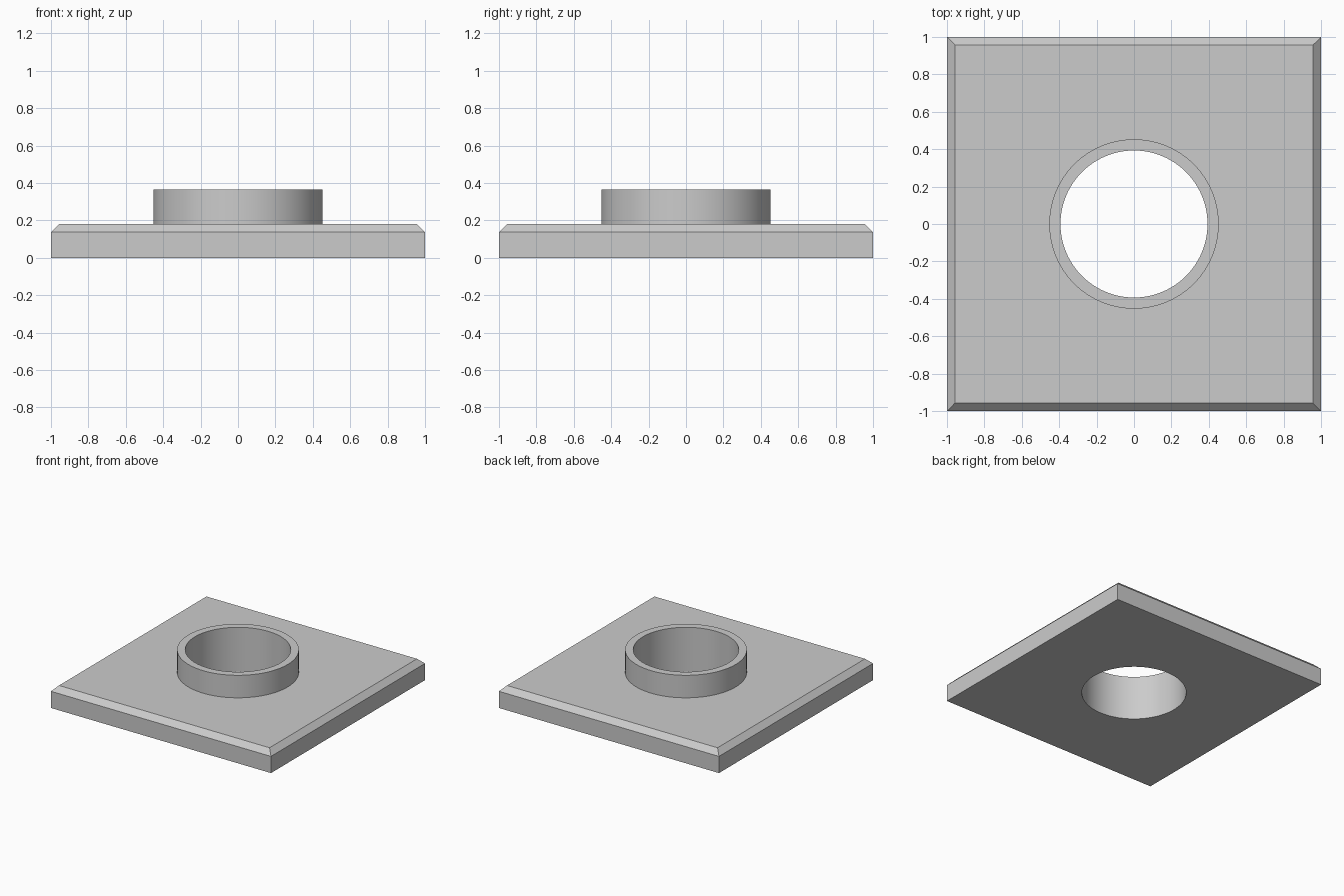
import bpy, bmesh

if "Cube" in bpy.data.objects:
    bpy.data.objects.remove(bpy.data.objects["Cube"])

PLATE_H, TOP = 0.18, 0.365
CHAMFER = 0.043
R_OUT, R_IN = 0.453, 0.393


def cylinder(name, radius, z0, z1):
    bpy.ops.mesh.primitive_cylinder_add(vertices=96, radius=radius, depth=z1 - z0,
                                        location=(0, 0, (z0 + z1) / 2))
    ob = bpy.context.object
    ob.name = name
    ob.hide_render = True
    return ob


def boolean(target, tool, operation):
    mod = target.modifiers.new(operation.lower(), 'BOOLEAN')
    mod.object, mod.operation, mod.solver = tool, operation, 'EXACT'
    bpy.context.view_layer.objects.active = target
    bpy.ops.object.modifier_apply(modifier=mod.name)
    bpy.data.objects.remove(tool)


# square plate with chamfered top rim
bm = bmesh.new()
bmesh.ops.create_cube(bm, size=1)
bmesh.ops.scale(bm, vec=(2, 2, PLATE_H), verts=bm.verts)
bmesh.ops.translate(bm, vec=(0, 0, PLATE_H / 2), verts=bm.verts)
rim = [e for e in bm.edges if all(v.co.z > PLATE_H / 2 for v in e.verts)]
bmesh.ops.bevel(bm, geom=rim, offset=CHAMFER, segments=1, affect='EDGES')
mesh = bpy.data.meshes.new("collared_plate")
bm.to_mesh(mesh)
bm.free()
plate = bpy.data.objects.new("collared_plate", mesh)
bpy.context.collection.objects.link(plate)

# raised collar, then the bore through collar and plate
boolean(plate, cylinder("collar", R_OUT, PLATE_H / 2, TOP), 'UNION')
boolean(plate, cylinder("bore_cutter", R_IN, -0.1, TOP + 0.1), 'DIFFERENCE')

# smooth round walls, sharp edges
bpy.ops.object.select_all(action='DESELECT')
plate.select_set(True)
bpy.context.view_layer.objects.active = plate
bpy.ops.object.shade_smooth_by_angle()
